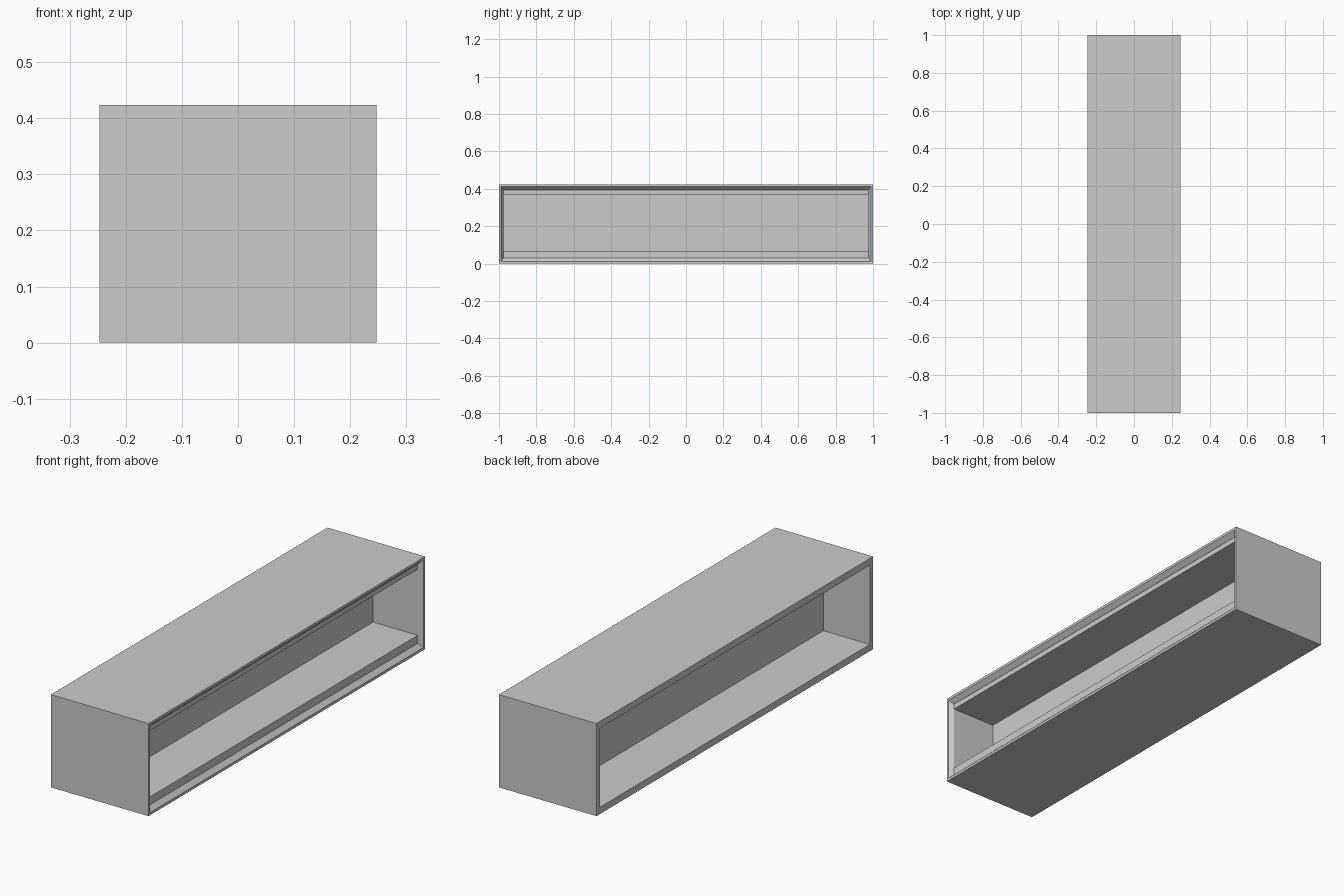
import bpy, bmesh

if "Cube" in bpy.data.objects:
    bpy.data.objects.remove(bpy.data.objects["Cube"])

HX, HY, H = 0.247, 1.0, 0.424   # half depth, half length, height


def box(name, x0, x1, y0, y1, z0, z1):
    bm = bmesh.new()
    bmesh.ops.create_cube(bm, size=1)
    for v in bm.verts:
        v.co = ((x0 + x1) / 2 + v.co.x * (x1 - x0),
                (y0 + y1) / 2 + v.co.y * (y1 - y0),
                (z0 + z1) / 2 + v.co.z * (z1 - z0))
    return finish(name, bm)


def finish(name, bm):
    bmesh.ops.recalc_face_normals(bm, faces=bm.faces[:])
    mesh = bpy.data.meshes.new(name)
    bm.to_mesh(mesh)
    bm.free()
    obj = bpy.data.objects.new(name, mesh)
    bpy.context.collection.objects.link(obj)
    return obj


def ring(bm, x, side, cap):
    """Rectangle at depth x, inset from the ends by side and from top/bottom by cap."""
    y, z0, z1 = HY - side, cap, H - cap
    return [bm.verts.new((x, *p)) for p in ((-y, z0), (y, z0), (y, z1), (-y, z1))]


# Carcass: open sleeve with a square back edge and chamfered front opening
SIDE, CAP = 0.024, 0.031
bm = bmesh.new()
rings = [ring(bm, *r) for r in (
    (-HX, 0, 0), (-HX, SIDE, CAP), (0.227, SIDE, CAP),
    (HX, 0.012, 0.012), (HX, 0, 0))]
for a, b in zip(rings, rings[1:] + rings[:1]):
    for i in range(4):
        j = (i + 1) % 4
        bm.faces.new((a[i], a[j], b[j], b[i]))
finish("carcass", bm)

# Inner lining and the divider halfway through the depth
Y = HY - SIDE
box("divider", -0.012, 0.0, -Y, Y, CAP, H - CAP)
box("floor_panel", 0.0, 0.226, -Y, Y, CAP, 0.067)
box("ceiling_panel", 0.0, 0.226, -Y, Y, 0.369, H - CAP)
